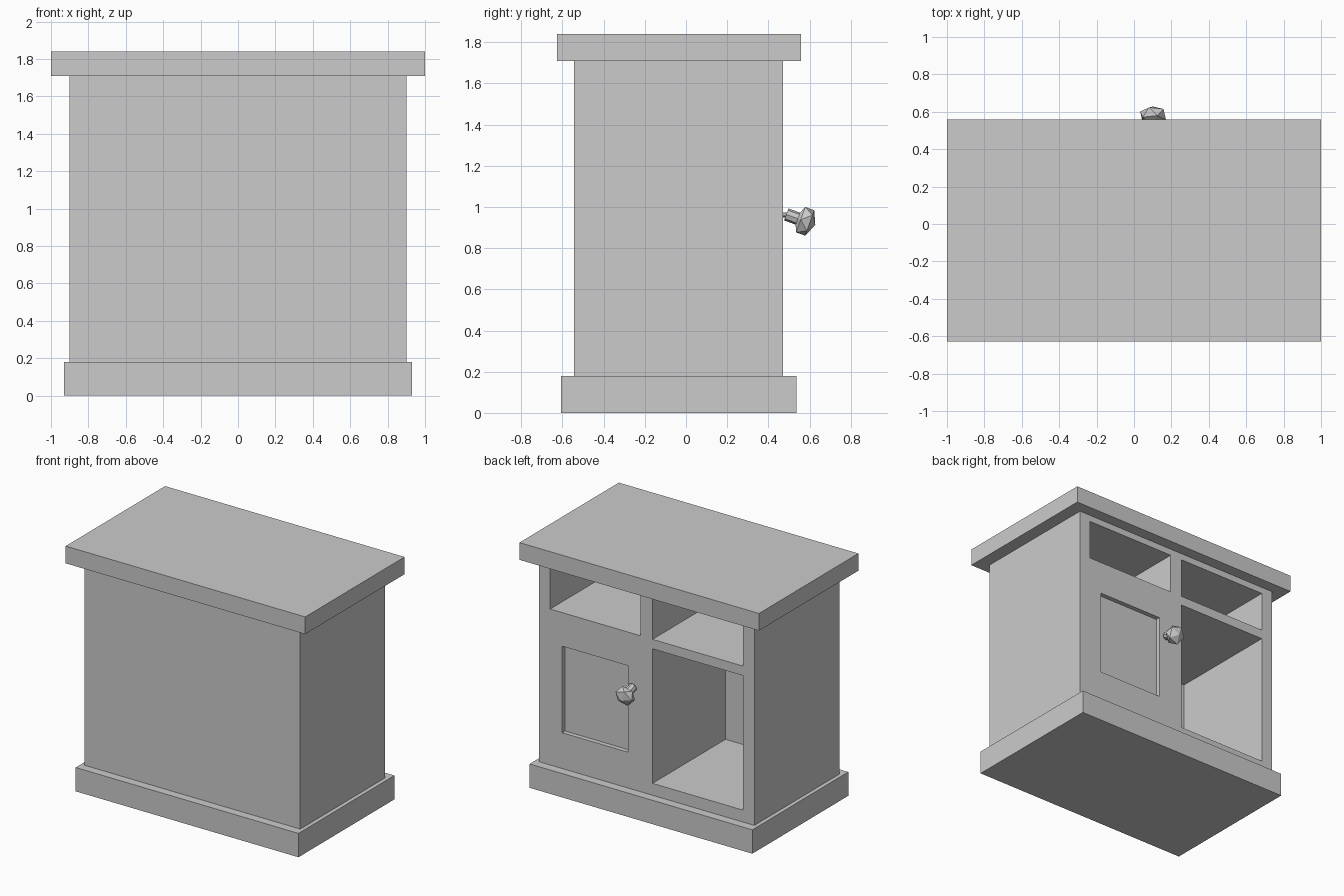
import bpy
from math import radians, sin, cos
from mathutils import Vector

if "Cube" in bpy.data.objects:
    bpy.data.objects.remove(bpy.data.objects["Cube"])

FRONT = 0.47      # plane of the door face
BACK = -0.40      # rear wall inside the compartments


def box(name, x0, x1, y0, y1, z0, z1):
    bpy.ops.mesh.primitive_cube_add(
        size=1, location=((x0 + x1) / 2, (y0 + y1) / 2, (z0 + z1) / 2))
    ob = bpy.context.object
    ob.name = name
    ob.scale = (x1 - x0, y1 - y0, z1 - z0)
    bpy.ops.object.transform_apply(location=False, rotation=False, scale=True)
    return ob


def rod(name, start, direction, length, radius, sides):
    bpy.ops.mesh.primitive_cylinder_add(
        vertices=sides, radius=radius, depth=length,
        location=start + direction * length / 2,
        rotation=direction.to_track_quat('Z', 'Y').to_euler())
    bpy.context.object.name = name


# Plinth, top slab and carcass
box("plinth", -0.93, 0.93, -0.607, 0.537, 0, 0.18)
box("top_slab", -1, 1, -0.627, 0.558, 1.71, 1.84)
body = box("body", -0.9, 0.9, -0.543, FRONT, 0.18, 1.71)

# Openings: two drawer slots, one tall shelf, one shallow door panel
openings = [
    (0.05, 0.805, BACK, 1.357, 1.66),
    (-0.805, -0.05, BACK, 1.357, 1.66),
    (-0.805, -0.05, BACK, 0.27, 1.285),
    (0.155, 0.705, FRONT - 0.035, 0.45, 1.103),
]
for x0, x1, y0, z0, z1 in openings:
    cutter = box("opening_cutter", x0, x1, y0, FRONT + 0.1, z0, z1)
    cutter.hide_render = True
    mod = body.modifiers.new("opening", 'BOOLEAN')
    mod.operation = 'DIFFERENCE'
    mod.solver = 'EXACT'
    mod.object = cutter
    bpy.context.view_layer.objects.active = body
    bpy.ops.object.modifier_apply(modifier=mod.name)
    bpy.data.objects.remove(cutter)

# Drooping door knob: pin, stem and faceted handle
tilt = radians(20)
axis = Vector((0, cos(tilt), -sin(tilt)))
root = Vector((0.102, 0.487, 0.964))
rod("knob_pin", Vector((0.102, 0.45, 0.962)), Vector((0, 1, 0)), 0.05, 0.012, 8)
rod("knob_stem", root, axis, 0.08, 0.031, 8)
bpy.ops.mesh.primitive_ico_sphere_add(
    subdivisions=1, radius=1, location=root + axis * 0.098,
    rotation=axis.to_track_quat('Z', 'Y').to_euler())
knob = bpy.context.object
knob.name = "knob_handle"
knob.scale = (0.077, 0.077, 0.052)
